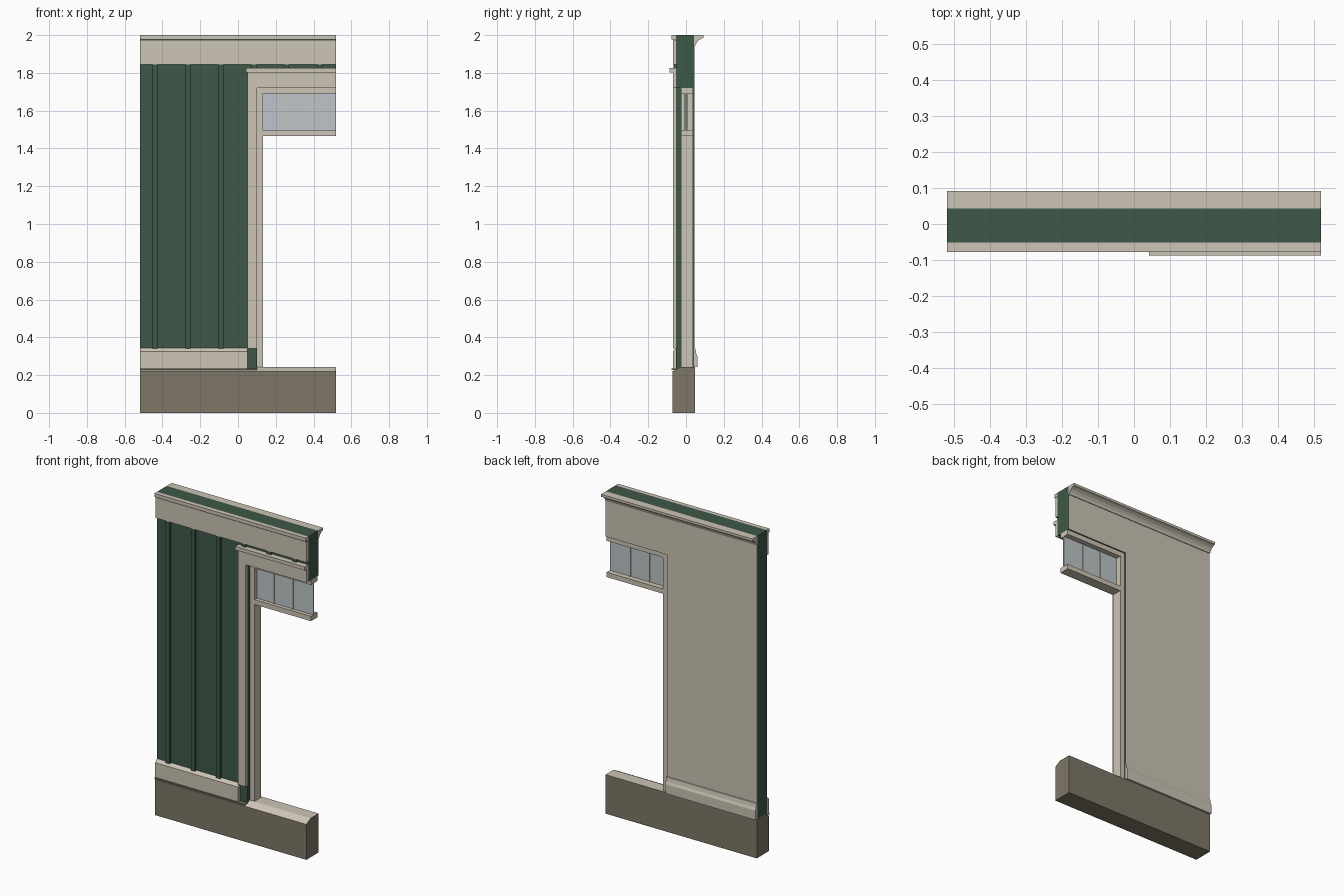
import bpy
import bmesh

cube = bpy.data.objects.get("Cube")
if cube:
    bpy.data.objects.remove(cube, do_unlink=True)


def material(name, rgb):
    m = bpy.data.materials.new(name)
    m.use_nodes = True
    m.diffuse_color = (*rgb, 1)
    m.node_tree.nodes["Principled BSDF"].inputs["Base Color"].default_value = (*rgb, 1)
    return m


GREEN = material("dark green paint", (0.047, 0.098, 0.065))
CREAM = material("cream trim", (0.61, 0.56, 0.465))
STONE = material("brown stone", (0.21, 0.185, 0.135))
GLASS = material("pale glass", (0.51, 0.56, 0.59))


def extrude_x(name, profile, x0, x1, mat, top_mat=None):
    """Sweep a (y, z) profile along x; upward faces may take a second material."""
    bm = bmesh.new()
    face = bm.faces.new([bm.verts.new((x0, y, z)) for y, z in profile])
    moved = bmesh.ops.extrude_face_region(bm, geom=[face])["geom"]
    verts = [g for g in moved if isinstance(g, bmesh.types.BMVert)]
    bmesh.ops.translate(bm, verts=verts, vec=(x1 - x0, 0, 0))
    bmesh.ops.recalc_face_normals(bm, faces=bm.faces)
    me = bpy.data.meshes.new(name)
    me.materials.append(mat)
    if top_mat:
        me.materials.append(top_mat)
        for f in bm.faces:
            f.material_index = int(f.normal.z > 0.5)
    bm.to_mesh(me)
    bm.free()
    ob = bpy.data.objects.new(name, me)
    bpy.context.collection.objects.link(ob)
    return ob


def box(name, x, y, z, mat):
    profile = [(y[0], z[0]), (y[1], z[0]), (y[1], z[1]), (y[0], z[1])]
    return extrude_x(name, profile, x[0], x[1], mat)


LEFT, RIGHT = -0.52, 0.52      # ends of the wall section
OPEN = 0.10                    # edge of the door opening
FRONT, BACK = -0.052, 0.043    # wall faces
HEAD, TOP, BASE = 1.72, 2.0, 0.23

# Foundation with a weathered sill on top
extrude_x("foundation", [(-0.072, 0), (0.048, 0), (0.048, 0.242),
                         (-0.03, 0.242), (-0.072, 0.22)], LEFT, RIGHT, STONE, CREAM)

# Wall core and interior plaster, pier plus lintel
box("wall_pier", (LEFT, OPEN), (FRONT, BACK), (BASE, HEAD), GREEN)
box("wall_lintel", (LEFT, RIGHT), (FRONT, BACK), (HEAD, TOP), GREEN)
box("plaster_pier", (LEFT, OPEN), (BACK, 0.046), (0.242, HEAD), CREAM)
box("plaster_lintel", (LEFT, RIGHT), (BACK, 0.046), (HEAD, 1.96), CREAM)

# Vertical battens; those above the door are short
for i in range(6):
    x = -0.439 + i * 0.174
    bottom = 0.34 if x < 0 else 1.82
    box(f"batten_{i + 1}", (x - 0.014, x + 0.014), (-0.065, FRONT), (bottom, 1.85), GREEN)

# Exterior frieze and its cap
box("frieze_board", (LEFT, RIGHT), (-0.069, FRONT), (1.845, 1.972), CREAM)
box("frieze_cap", (LEFT, RIGHT), (-0.078, FRONT), (1.978, TOP), CREAM)
box("frieze_shadow_gap", (LEFT, RIGHT), (-0.066, FRONT), (1.972, 1.978), GREEN)

# Exterior skirt board with bevelled top and drip edge
extrude_x("skirt_board", [(FRONT, BASE), (-0.07, BASE), (-0.07, 0.325), (FRONT, 0.343)],
          LEFT, 0.05, CREAM)
box("drip_edge", (LEFT, OPEN), (-0.078, FRONT), (0.226, 0.234), STONE)

# Door casing
box("side_casing", (0.05, OPEN), (-0.07, FRONT), (0.34, HEAD), CREAM)
box("head_casing", (0.05, RIGHT), (-0.07, FRONT), (HEAD, 1.803), CREAM)
box("head_casing_cap", (0.042, RIGHT), (-0.088, FRONT), (1.803, 1.825), CREAM)

# Door frame and transom window
FRAME = (-0.027, 0.037)
box("door_jamb", (OPEN, 0.132), FRAME, (0.24, HEAD), CREAM)
box("head_jamb", (0.132, RIGHT), FRAME, (1.69, HEAD), CREAM)
box("transom_bar", (0.132, RIGHT), FRAME, (1.465, 1.495), CREAM)
box("transom_glass", (0.132, RIGHT), (-0.004, 0.004), (1.495, 1.69), GLASS)
for i, x in enumerate((0.25, 0.38)):
    box(f"muntin_{i + 1}", (x - 0.005, x + 0.005), (-0.009, 0.009), (1.495, 1.69), CREAM)

# Interior baseboard and crown moulding
extrude_x("baseboard", [(BACK, 0.242), (0.06, 0.242), (0.06, 0.30), (0.054, 0.315),
                        (0.05, 0.34), (BACK, 0.345)], LEFT, OPEN, CREAM)
extrude_x("crown_moulding", [(BACK, 1.945), (0.05, 1.945), (0.056, 1.96), (0.066, 1.972),
                             (0.08, 1.981), (0.092, 1.985), (0.092, TOP), (BACK, TOP)],
          LEFT, RIGHT, CREAM)
